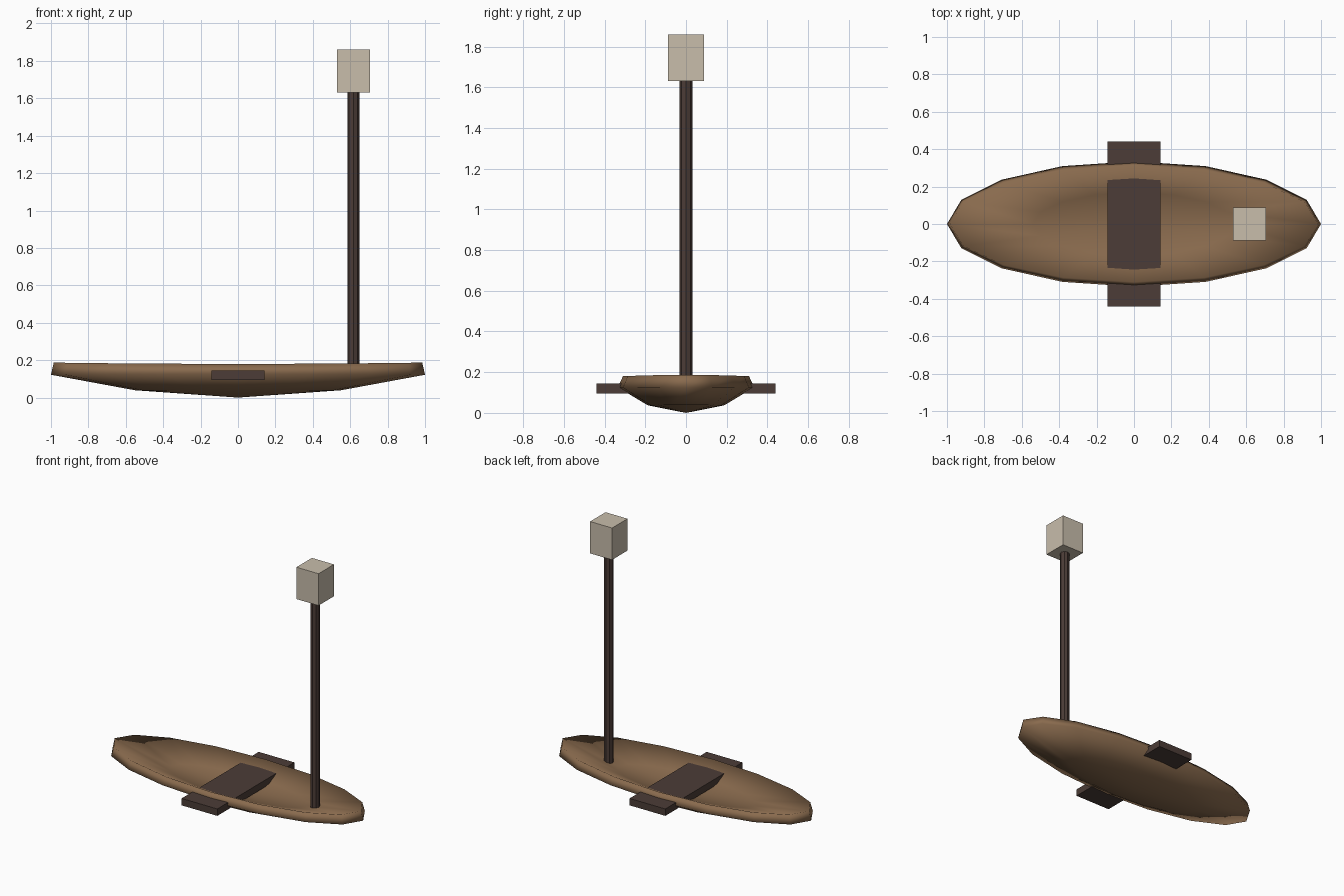
import bpy, bmesh
from math import sin, cos, pi

default = bpy.data.objects.get("Cube")
if default:
    bpy.data.objects.remove(default, do_unlink=True)


def material(name, rgb):
    m = bpy.data.materials.new(name)
    m.use_nodes = True
    m.diffuse_color = (*rgb, 1)
    m.node_tree.nodes["Principled BSDF"].inputs["Base Color"].default_value = (*rgb, 1)
    return m


hull_wood = material("warm brown wood", (0.25, 0.145, 0.075))
dark_wood = material("dark brown wood", (0.072, 0.046, 0.038))
cream = material("cream lantern", (0.58, 0.51, 0.41))


def finish(bm, name, mat, smooth=False):
    bmesh.ops.recalc_face_normals(bm, faces=bm.faces)
    for f in bm.faces:
        f.smooth = smooth
    mesh = bpy.data.meshes.new(name)
    bm.to_mesh(mesh)
    bm.free()
    mesh.materials.append(mat)
    obj = bpy.data.objects.new(name, mesh)
    bpy.context.collection.objects.link(obj)
    return obj


def box(name, mat, centre, size):
    bm = bmesh.new()
    bmesh.ops.create_cube(bm, size=1)
    bmesh.ops.scale(bm, vec=size, verts=bm.verts)
    bmesh.ops.translate(bm, vec=centre, verts=bm.verts)
    return finish(bm, name, mat)


# Hull: a thick oval bowl, lofted from outer keel over the rim to inner floor
SIDES = 16
rings = [  # half length, half width, height amidships, extra height at the ends
    (0.55, 0.187, 0.037, 0.002),
    (1.0, 0.335, 0.125, -0.003),
    (0.985, 0.31, 0.18, 0.007),
    (0.54, 0.168, 0.105, 0.0),
]
bm = bmesh.new()
loops = []
for rx, ry, z, lift in rings:
    angles = [2 * pi * i / SIDES for i in range(SIDES)]
    loops.append([bm.verts.new((rx * cos(a), ry * sin(a), z + lift * cos(a) ** 2))
                  for a in angles])
keel = bm.verts.new((0, 0, 0))
floor = bm.verts.new((0, 0, 0.068))
for i in range(SIDES):
    j = (i + 1) % SIDES
    bm.faces.new((keel, loops[0][j], loops[0][i]))
    for low, high in zip(loops, loops[1:]):
        bm.faces.new((low[i], low[j], high[j], high[i]))
    bm.faces.new((floor, loops[-1][i], loops[-1][j]))
finish(bm, "hull", hull_wood, smooth=True)

# Seat plank running through both sides
box("seat_plank", dark_wood, (0, 0, 0.12), (0.285, 0.88, 0.05))

# Lantern post standing on the hull floor
bm = bmesh.new()
bmesh.ops.create_cone(bm, cap_ends=True, segments=8, radius1=0.032, radius2=0.032, depth=1.56)
bmesh.ops.translate(bm, vec=(0.617, 0, 0.86), verts=bm.verts)
finish(bm, "lantern_post", dark_wood)

# Lantern block on top of the post
box("lantern", cream, (0.617, 0, 1.745), (0.176, 0.176, 0.23))
